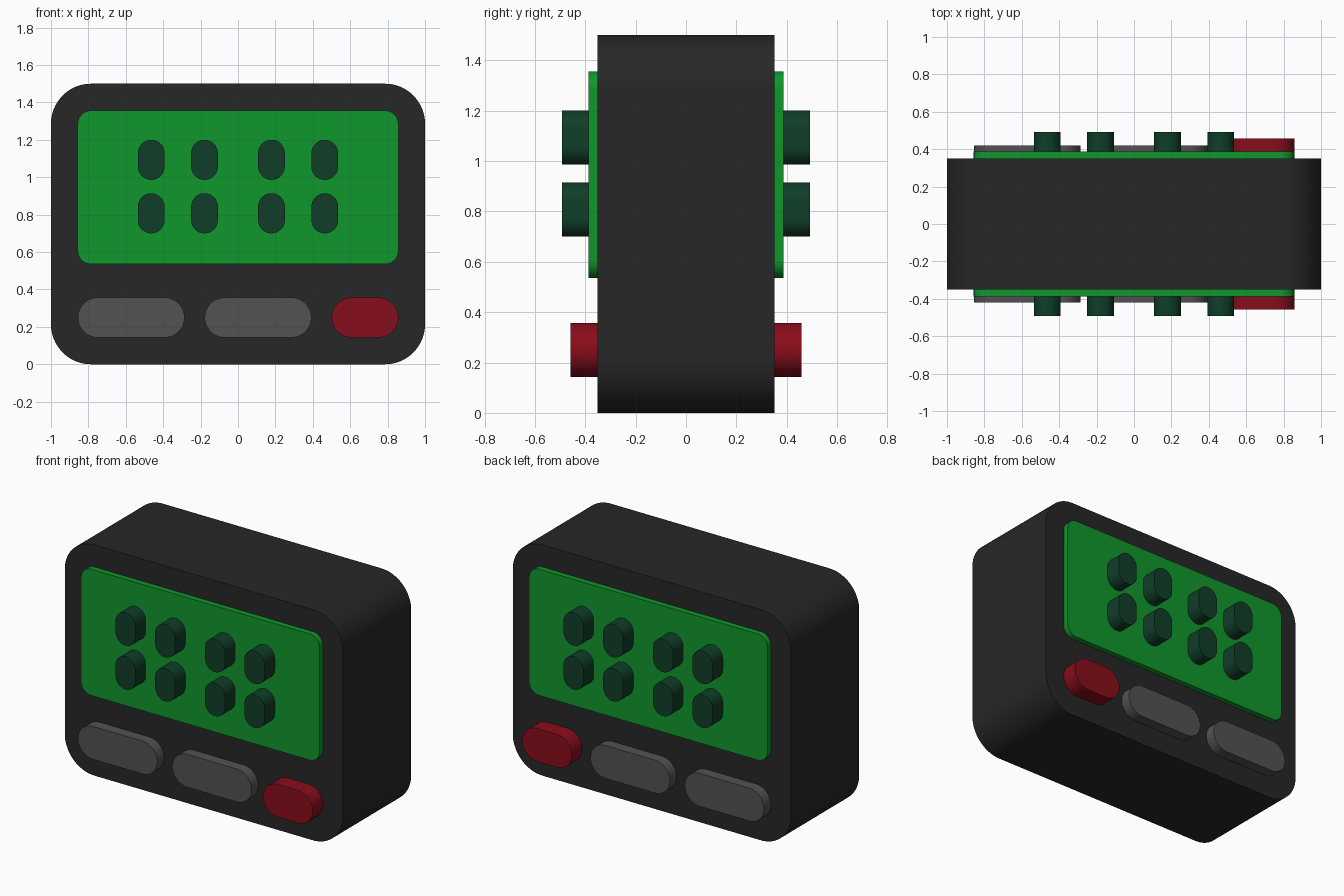
import bpy
import bmesh
from math import cos, sin, pi, radians

cube = bpy.data.objects.get("Cube")
if cube:
    bpy.data.objects.remove(cube, do_unlink=True)


def make_material(name, rgb):
    mat = bpy.data.materials.new(name)
    mat.use_nodes = True
    color = (*rgb, 1)
    mat.diffuse_color = color
    mat.node_tree.nodes["Principled BSDF"].inputs["Base Color"].default_value = color
    return mat


def rounded_slab(name, x, z, width, height, radius, half_depth, mat, steps=12):
    """Rounded rectangle in the xz plane, extruded evenly to front and back."""
    bm = bmesh.new()
    verts = []
    corners = ((1, 1), (-1, 1), (-1, -1), (1, -1))
    for i, (sx, sz) in enumerate(corners):
        cx = sx * (width / 2 - radius)
        cz = sz * (height / 2 - radius)
        for k in range(steps + 1):
            a = (i + k / steps) * pi / 2
            verts.append(bm.verts.new((cx + radius * cos(a), -half_depth, cz + radius * sin(a))))
    face = bm.faces.new(verts)
    extruded = bmesh.ops.extrude_face_region(bm, geom=[face])["geom"]
    back = [v for v in extruded if isinstance(v, bmesh.types.BMVert)]
    bmesh.ops.translate(bm, verts=back, vec=(0, 2 * half_depth, 0))
    bmesh.ops.remove_doubles(bm, verts=bm.verts, dist=1e-5)
    bmesh.ops.recalc_face_normals(bm, faces=bm.faces)

    mesh = bpy.data.meshes.new(name)
    bm.to_mesh(mesh)
    bm.free()
    mesh.materials.append(mat)
    obj = bpy.data.objects.new(name, mesh)
    obj.location = (x, 0, z)
    bpy.context.collection.objects.link(obj)
    bpy.ops.object.select_all(action="DESELECT")
    obj.select_set(True)
    bpy.context.view_layer.objects.active = obj
    bpy.ops.object.shade_smooth_by_angle(angle=radians(40))
    return obj


black = make_material("case_black", (0.02, 0.02, 0.02))
green = make_material("screen_green", (0.005, 0.31, 0.025))
dark_green = make_material("digit_green", (0.005, 0.048, 0.022))
grey = make_material("button_grey", (0.085, 0.085, 0.085))
red = make_material("button_red", (0.25, 0.004, 0.011))

# Case and screen, each running through from front to back
rounded_slab("case", 0, 0.75, 2, 1.5, 0.214, 0.351, black, 20)
rounded_slab("screen", 0, 0.946, 1.714, 0.821, 0.071, 0.387, green)

# Two rows of raised digit segments
for row, z in (("lower", 0.807), ("upper", 1.093)):
    for i, x in enumerate((-0.464, -0.179, 0.179, 0.464)):
        rounded_slab(f"{row}_digit_{i + 1}", x, z, 0.143, 0.214, 0.0714, 0.493, dark_green)

# Pill-shaped buttons below the screen
for name, x, width, depth, mat in (
    ("right_button", -0.571, 0.571, 0.421, grey),
    ("middle_button", 0.107, 0.571, 0.421, grey),
    ("red_button", 0.679, 0.357, 0.458, red),
):
    rounded_slab(name, x, 0.25, width, 0.214, 0.107, depth, mat)
